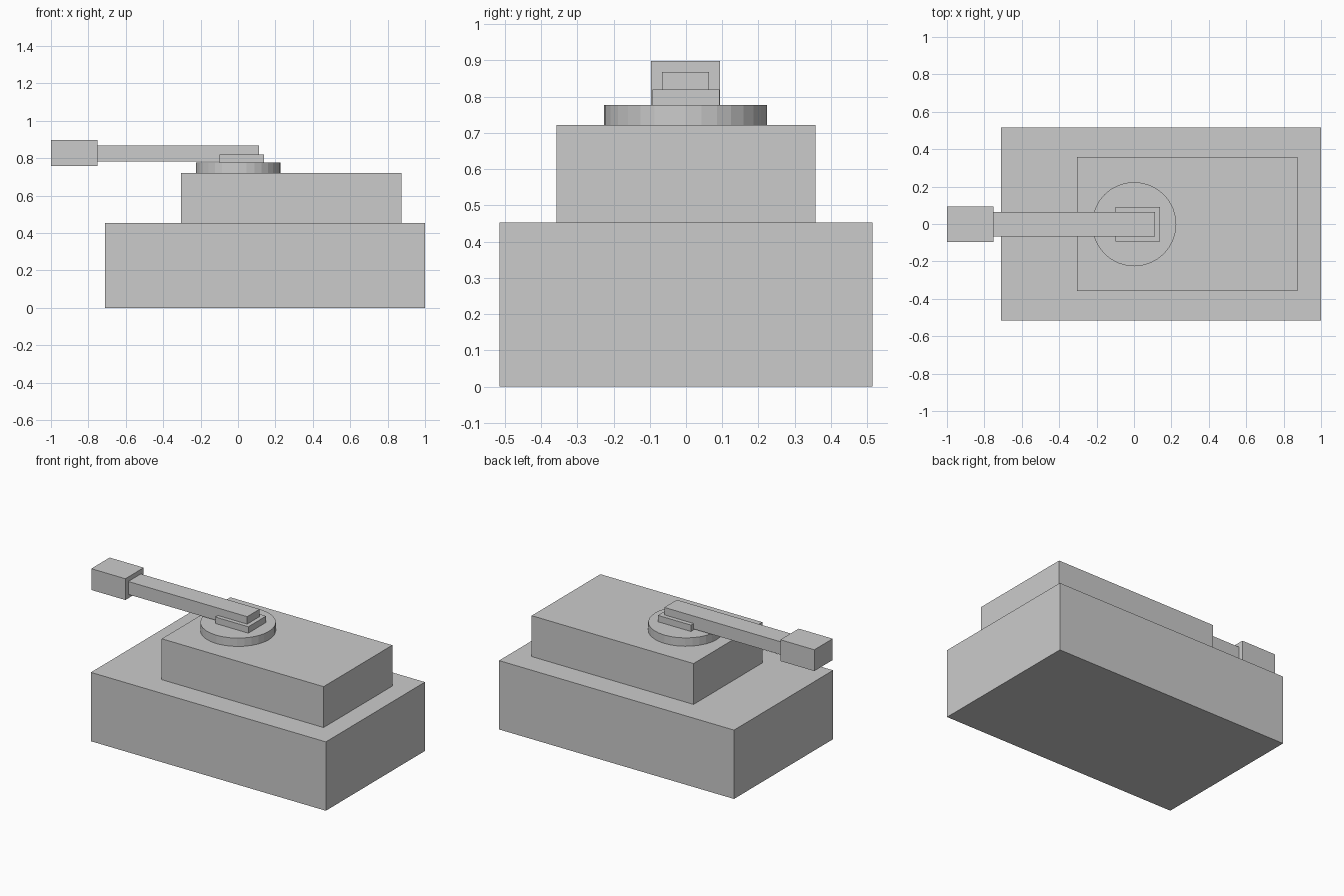
import bpy

if "Cube" in bpy.data.objects:
    bpy.data.objects.remove(bpy.data.objects["Cube"])


def box(name, x, y, z):
    """Axis-aligned box from (min, max) ranges."""
    bpy.ops.mesh.primitive_cube_add(size=1)
    ob = bpy.context.object
    ob.name = name
    ob.location = [(r[0] + r[1]) / 2 for r in (x, y, z)]
    ob.scale = [r[1] - r[0] for r in (x, y, z)]
    bpy.ops.object.transform_apply(location=False, rotation=False, scale=True)
    return ob


# Stepped body
box("lower_hull", (-0.71, 1.0), (-0.515, 0.515), (0, 0.453))
box("upper_hull", (-0.305, 0.873), (-0.357, 0.357), (0.453, 0.722))

# Round turntable
bpy.ops.mesh.primitive_cylinder_add(vertices=32, radius=0.225, depth=0.055,
                                    location=(0.001, -0.001, 0.7495))
bpy.context.object.name = "turntable"

# Mount, barrel and muzzle block
box("barrel_mount", (-0.10, 0.14), (-0.093, 0.092), (0.777, 0.819))
box("barrel", (-0.752, 0.113), (-0.066, 0.064), (0.783, 0.868))
box("muzzle_block", (-1.0, -0.752), (-0.097, 0.094), (0.758, 0.898))
